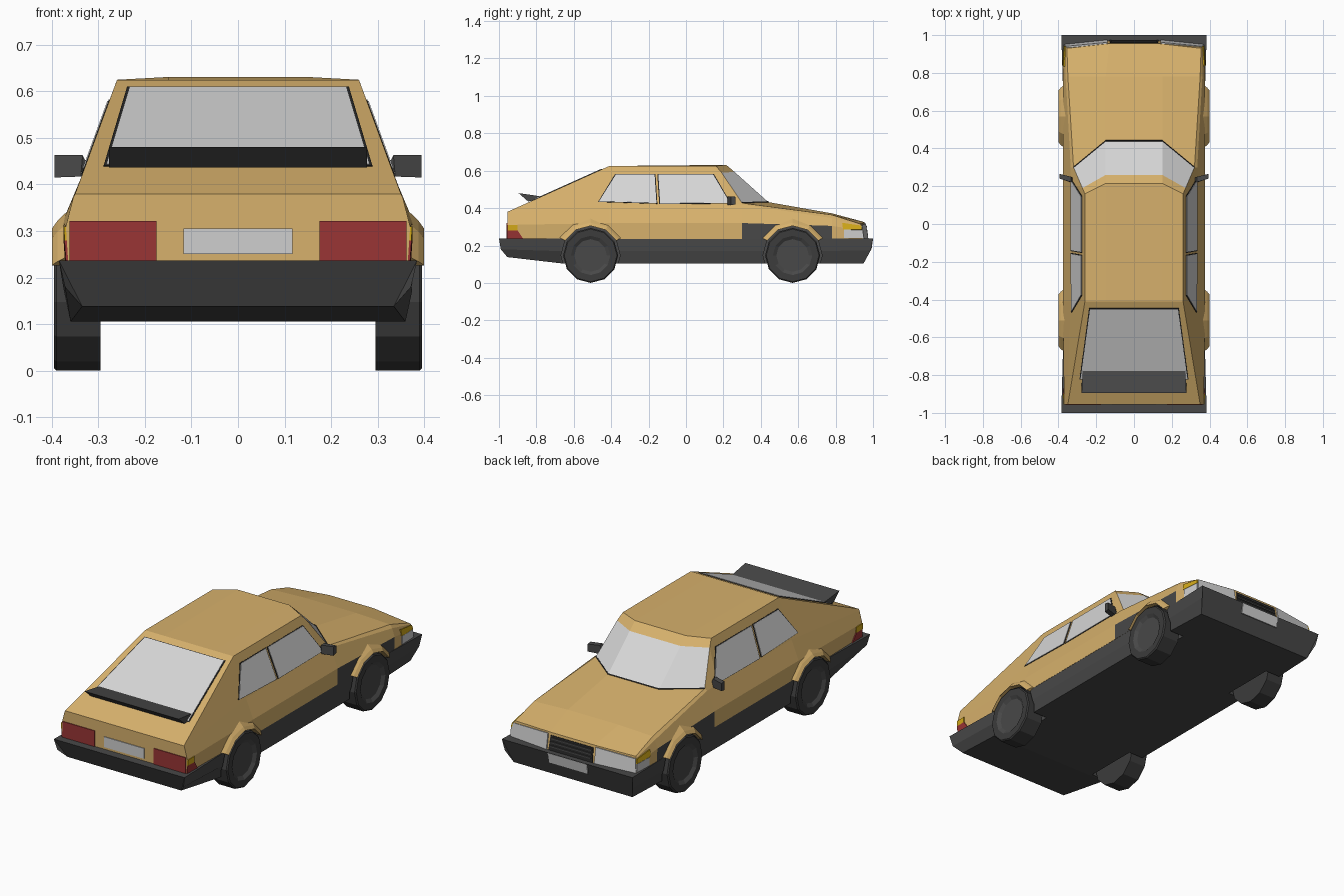
import bpy, bmesh, math
from mathutils import Vector

if "Cube" in bpy.data.objects:
    bpy.data.objects.remove(bpy.data.objects["Cube"])


def material(name, r, g, b):
    m = bpy.data.materials.new(name)
    m.diffuse_color = (r, g, b, 1)
    m.use_nodes = True
    m.node_tree.nodes["Principled BSDF"].inputs["Base Color"].default_value = m.diffuse_color
    return m


PAINT = material("tan paint", 0.68, 0.44, 0.15)
TRIM = material("dark trim", 0.065, 0.065, 0.065)
TYRE = material("tyre rubber", 0.045, 0.045, 0.045)
GLASS = material("pale glass", 0.68, 0.68, 0.68)
LAMP = material("white lamp", 0.62, 0.62, 0.62)
RED = material("red lamp", 0.32, 0.035, 0.035)
AMBER = material("amber lamp", 0.65, 0.4, 0.01)
BLACK = material("black seal", 0.02, 0.02, 0.02)


def loft(name, rows, mats, rule=lambda i, j: 0, mirror=False, split=False):
    """Skin closed rings of points; split caps a symmetric ring in three parts."""
    bm = bmesh.new()
    n, last = len(rows[0]), len(rows) - 1
    for s in ((1, -1) if mirror else (1,)):
        vs = [[bm.verts.new((s * p[0], p[1], p[2])) for p in r] for r in rows]
        for i in range(last):
            for j in range(n):
                k = (j + 1) % n
                f = bm.faces.new((vs[i][j], vs[i][k], vs[i + 1][k], vs[i + 1][j]))
                f.material_index = rule(i, j)
        h = n // 2
        parts = [range(h), range(h, n), (0, h - 1, h, n - 1)] if split else [range(n)]
        for r, i in ((vs[0], -1), (vs[-1], last)):
            for part in parts:
                bm.faces.new([r[q] for q in part]).material_index = rule(i, 0)
    bmesh.ops.recalc_face_normals(bm, faces=bm.faces)
    me = bpy.data.meshes.new(name)
    bm.to_mesh(me)
    bm.free()
    for m in mats:
        me.materials.append(m)
    ob = bpy.data.objects.new(name, me)
    bpy.context.collection.objects.link(ob)
    return ob


def plate(name, pts, out, mat, thick=0.005, mirror=False):
    """Thin panel lying on the body, sunk a little and standing out along `out`."""
    d = Vector(out).normalized()
    back = [Vector(p) - d * 0.003 for p in pts]
    front = [Vector(p) + d * thick for p in pts]
    return loft(name, [back, front], [mat], mirror=mirror)


def grow(pts, by):
    c = sum((Vector(p) for p in pts), Vector()) / len(pts)
    return [Vector(p) + (Vector(p) - c).normalized() * by for p in pts]


def both(half):
    return half + [(-x, y, z) for x, y, z in reversed(half)]


# Upper body: each row is keel, sill, waist, belt, edge, mid
def low(y, sill=0.377, waist=0.32, belt=(0.335, 0.42)):
    return [(0.15, y, 0.235), (sill, y, 0.235), (0.377, y, waist), (belt[0], y, belt[1])]


body_rows = [
    [(0.15, -0.955, 0.235), (0.365, -0.955, 0.235), (0.37, -0.955, 0.31),
     (0.354, -0.955, 0.372), (0.35, -0.955, 0.38), (0.15, -0.955, 0.38)],
    low(-0.41) + [(0.26, -0.41, 0.625), (0.15, -0.41, 0.625)],
    low(0.16) + [(0.26, 0.16, 0.625), (0.15, 0.215, 0.631)],
    low(0.21) + [(0.273, 0.19, 0.59), (0.15, 0.26, 0.593)],
    low(0.30) + [(0.32, 0.30, 0.427), (0.15, 0.44, 0.432)],
    low(0.78, 0.376, 0.305, (0.362, 0.347)) + [(0.35, 0.78, 0.364), (0.15, 0.78, 0.372)],
    [(0.13, 0.97, 0.235), (0.37, 0.945, 0.235), (0.368, 0.942, 0.28),
     (0.362, 0.937, 0.308), (0.355, 0.93, 0.316), (0.13, 0.955, 0.325)],
]
body = loft("body_shell", [both(r) for r in body_rows], [PAINT, GLASS, TRIM],
            lambda i, j: 1 if i == 3 and j in (4, 5, 6) else 0, split=True)

# Bumpers, sills and floor in one dark tub
tub_rows = [
    [(0.335, -0.955, 0.138), (0.372, -0.99, 0.18), (0.385, -1.0, 0.237)],
    [(0.36, -0.67, 0.105), (0.374, -0.67, 0.17), (0.376, -0.67, 0.237)],
    [(0.36, 0.72, 0.105), (0.374, 0.72, 0.17), (0.376, 0.72, 0.237)],
    [(0.35, 0.95, 0.105), (0.376, 0.988, 0.175), (0.385, 1.0, 0.237)],
]
tub = loft("bumpers_and_sills", [both(r) for r in tub_rows], [TRIM], split=True)

# Wheels, wheel wells and arch flares
AXLES, HUB_Z = {"rear": -0.51, "front": 0.57}, 0.147


def circle(x, r, y, n=12):
    return [(x, y + r * math.cos(2 * math.pi * k / n),
             HUB_Z + r * math.sin(2 * math.pi * k / n)) for k in range(n)]


for label, y in AXLES.items():
    cutter = loft("well_cutter", [circle(0.275, 0.158, y), circle(0.5, 0.158, y)],
                  [TRIM], mirror=True)
    for ob in (body, tub):
        mod = ob.modifiers.new("well", 'BOOLEAN')
        mod.operation, mod.solver, mod.object = 'DIFFERENCE', 'EXACT', cutter
        bpy.context.view_layer.objects.active = ob
        bpy.ops.object.modifier_apply(modifier=mod.name)
    bpy.data.objects.remove(cutter)

    steps = [(0.295, 0.147), (0.39, 0.147), (0.396, 0.141), (0.396, 0.105), (0.384, 0.087)]
    loft(label + "_wheels", [circle(x, r, y) for x, r in steps], [TYRE, TRIM],
         lambda i, j: 1 if i >= 3 else 0, mirror=True)

    arch = []
    for k in range(1, 6):
        c, s = math.cos(k * math.pi / 6), math.sin(k * math.pi / 6)
        arch.append([(x, y + r * c, HUB_Z + r * s)
                     for x, r in ((0.355, 0.158), (0.4, 0.158), (0.388, 0.175), (0.362, 0.2))])
    loft(label + "_arch_flares", arch, [PAINT], mirror=True)

# Colour the inside of the wells
for p in body.data.polygons:
    if any(math.hypot(p.center.y - y, p.center.z - HUB_Z) < 0.1585 for y in AXLES.values()) \
            and p.center.z > 0.24:
        p.material_index = 2

# Side windows with dark seals
SLOPE = 0.075 / 0.205


def on_side(y, z):
    return (0.335 - (z - 0.42) * SLOPE, y, z)


side_out = (1, 0, SLOPE)
windows = {
    "rear_side": [(-0.465, 0.435), (-0.375, 0.578), (-0.168, 0.578), (-0.158, 0.426)],
    "front_side": [(-0.138, 0.424), (-0.148, 0.578), (0.145, 0.578), (0.235, 0.426)],
}
for label, outline in windows.items():
    pts = [on_side(y, z) for y, z in outline]
    plate(label + "_window_seals", grow(pts, 0.006), side_out, BLACK, 0.002, True)
    plate(label + "_windows", pts, side_out, GLASS, 0.004, True)


# Rear window on the sloping tailgate
def on_tail(x, y):
    return (x, y, 0.625 + (y + 0.41) * 0.245 / 0.545)


tail_out = (0, -0.41, 0.912)
pts = [on_tail(-0.233, -0.45), on_tail(0.233, -0.45), on_tail(0.283, -0.82), on_tail(-0.283, -0.82)]
plate("rear_window_seal", grow(pts, 0.007), tail_out, BLACK, 0.002)
plate("rear_window", pts, tail_out, GLASS, 0.004)

# Windscreen base seal
base = [(0.32, 0.30, 0.427), (0.15, 0.44, 0.432), (-0.15, 0.44, 0.432), (-0.32, 0.30, 0.427)]
loft("windscreen_base_seal",
     [[(x, y - 0.004, z), (x, y + 0.004, z - 0.002), (x, y + 0.001, z + 0.005)] for x, y, z in base],
     [BLACK])

# Tail spoiler
loft("tail_spoiler",
     [[(s * 0.277, -0.895, 0.48), (s * 0.272, -0.77, 0.462),
       (s * 0.272, -0.79, 0.44), (s * 0.277, -0.845, 0.436)] for s in (-1, 1)], [TRIM])


# Rear lamps and plate
def rear_rect(x0, x1, z0, z1):
    return [(x0, -0.955, z0), (x1, -0.955, z0), (x1, -0.955, z1), (x0, -0.955, z1)]


plate("tail_lamps", rear_rect(0.175, 0.362, 0.236, 0.321), (0, -1, 0), RED, 0.004, True)
plate("rear_number_plate", rear_rect(-0.117, 0.117, 0.25, 0.305), (0, -1, 0), LAMP, 0.004)
plate("tail_lamp_sides", [(0.366, -0.955, 0.236), (0.368, -0.87, 0.236),
                          (0.371, -0.9, 0.28), (0.369, -0.955, 0.28)], (1, 0, 0), RED, 0.004, True)
plate("rear_indicators", [(0.369, -0.955, 0.28), (0.371, -0.9, 0.28),
                          (0.371, -0.9, 0.31), (0.37, -0.955, 0.31)], (1, 0, 0), AMBER, 0.004, True)

# Headlamps, indicators, grille and front plate
nose_out = (0.1, 1, 0.15)
plate("headlamps", [(0.14, 0.969, 0.237), (0.37, 0.945, 0.237),
                    (0.36, 0.935, 0.307), (0.14, 0.956, 0.318)], nose_out, LAMP, 0.006, True)
plate("headlamp_sides", [(0.373, 0.845, 0.24), (0.37, 0.945, 0.24),
                         (0.368, 0.942, 0.283), (0.374, 0.845, 0.285)], (1, 0, 0), LAMP, 0.004, True)
plate("front_indicators", [(0.374, 0.84, 0.285), (0.368, 0.942, 0.283),
                           (0.363, 0.938, 0.305), (0.369, 0.835, 0.32)], (1, 0, 0.3), AMBER, 0.005, True)
plate("grille", [(-0.13, 0.969, 0.237), (0.13, 0.969, 0.237),
                 (0.125, 0.957, 0.312), (-0.125, 0.957, 0.312)], (0, 1, 0.15), BLACK, 0.004)
for k in range(3):
    z = 0.255 + k * 0.02
    y = 0.971 - (z - 0.237) * 0.16
    plate("grille_bar_%d" % (k + 1), [(-0.12, y, z), (0.12, y, z), (0.12, y, z + 0.008),
                                      (-0.12, y, z + 0.008)], (0, 1, 0), TRIM, 0.006)
plate("front_number_plate", [(-0.115, 0.989, 0.18), (0.115, 0.989, 0.18),
                             (0.115, 0.997, 0.235), (-0.115, 0.997, 0.235)], (0, 1, -0.1), LAMP, 0.003)

# Door mirrors
loft("door_mirrors",
     [[(0.322, 0.23, 0.42), (0.322, 0.245, 0.42), (0.322, 0.245, 0.44), (0.322, 0.23, 0.44)],
      [(0.338, 0.222, 0.417), (0.338, 0.25, 0.417), (0.334, 0.25, 0.463), (0.334, 0.222, 0.463)],
      [(0.394, 0.24, 0.415), (0.394, 0.265, 0.42), (0.394, 0.265, 0.46), (0.394, 0.24, 0.463)]],
     [TRIM], mirror=True)
